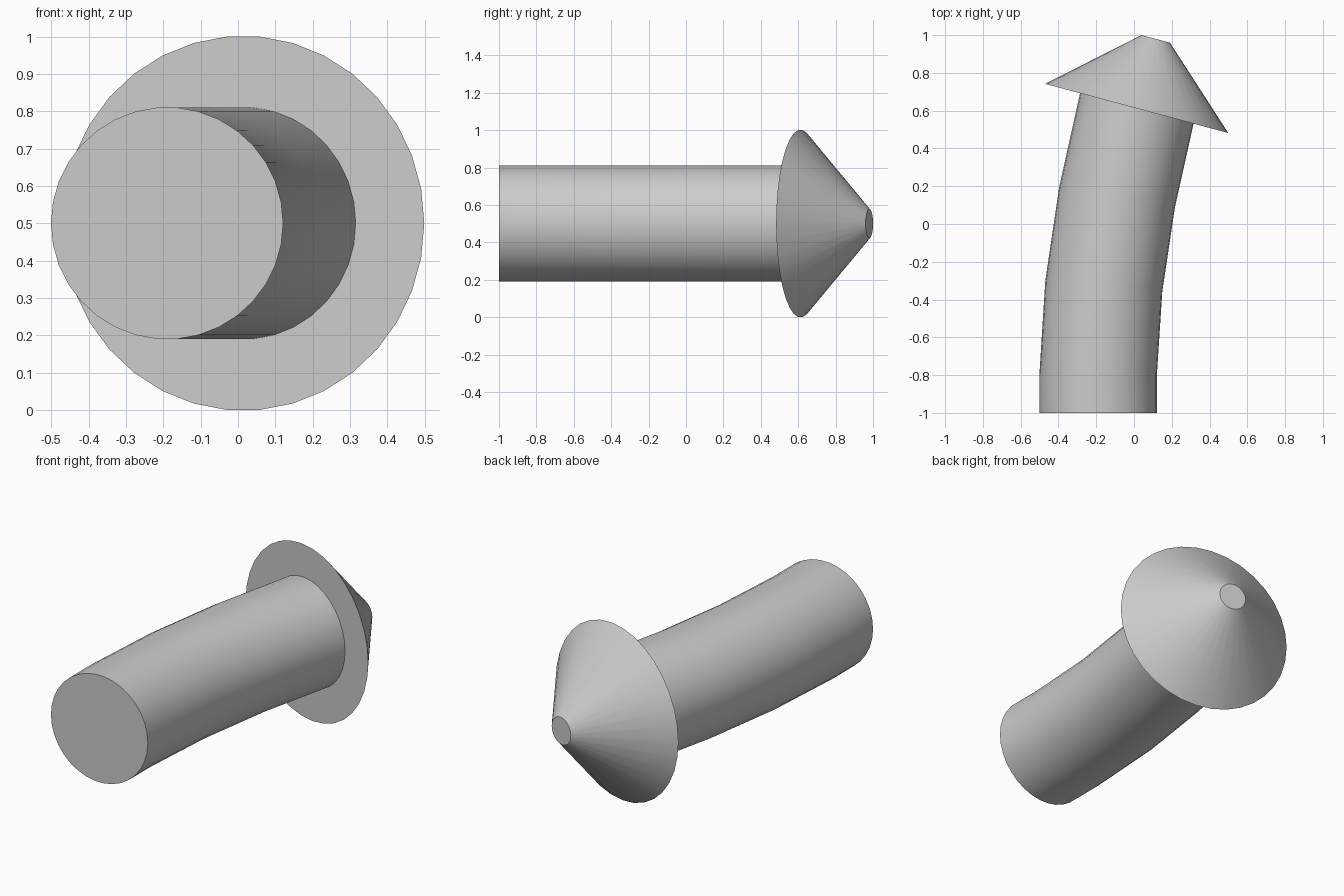
import bpy
import bmesh
import math
from mathutils import Vector

if "Cube" in bpy.data.objects:
    bpy.data.objects.remove(bpy.data.objects["Cube"], do_unlink=True)

SIDES = 34

grey = bpy.data.materials.new("light_grey")
grey.use_nodes = True
grey.diffuse_color = (0.6, 0.6, 0.6, 1)
grey.node_tree.nodes["Principled BSDF"].inputs["Base Color"].default_value = (0.6, 0.6, 0.6, 1)


def loft(name, sections):
    """Skin capped rings given as (x, y, radius, turn towards +x in degrees)."""
    bm = bmesh.new()
    rings = []
    for x, y, radius, turn in sections:
        t = math.radians(turn)
        side = Vector((math.cos(t), -math.sin(t), 0))
        ring = []
        for i in range(SIDES):
            a = math.tau * i / SIDES
            offset = side * math.cos(a) + Vector((0, 0, math.sin(a)))
            ring.append(bm.verts.new(Vector((x, y, 0.5)) + offset * radius))
        rings.append(ring)
    for low, high in zip(rings, rings[1:]):
        for i in range(SIDES):
            j = (i + 1) % SIDES
            bm.faces.new((low[i], low[j], high[j], high[i]))
    bm.faces.new(rings[0])
    bm.faces.new(rings[-1])
    bmesh.ops.recalc_face_normals(bm, faces=bm.faces)
    mesh = bpy.data.meshes.new(name)
    bm.to_mesh(mesh)
    bm.free()
    obj = bpy.data.objects.new(name, mesh)
    bpy.context.collection.objects.link(obj)
    mesh.materials.append(grey)
    bpy.ops.object.select_all(action="DESELECT")
    obj.select_set(True)
    bpy.context.view_layer.objects.active = obj
    bpy.ops.object.shade_smooth_by_angle(angle=math.radians(30))
    return obj


# Gently bent round stem
loft("stem", [
    (-0.19, -1.0, 0.311, 0),
    (-0.19, -0.8, 0.311, 0),
    (-0.16, -0.33, 0.311, 5),
    (-0.09, 0.14, 0.311, 10),
    (0.015, 0.612, 0.311, 15),
])

# Wide conical head with a small flat tip
loft("head", [
    (0.014, 0.612, 0.502, 15),
    (0.115, 0.98, 0.078, 15),
])
